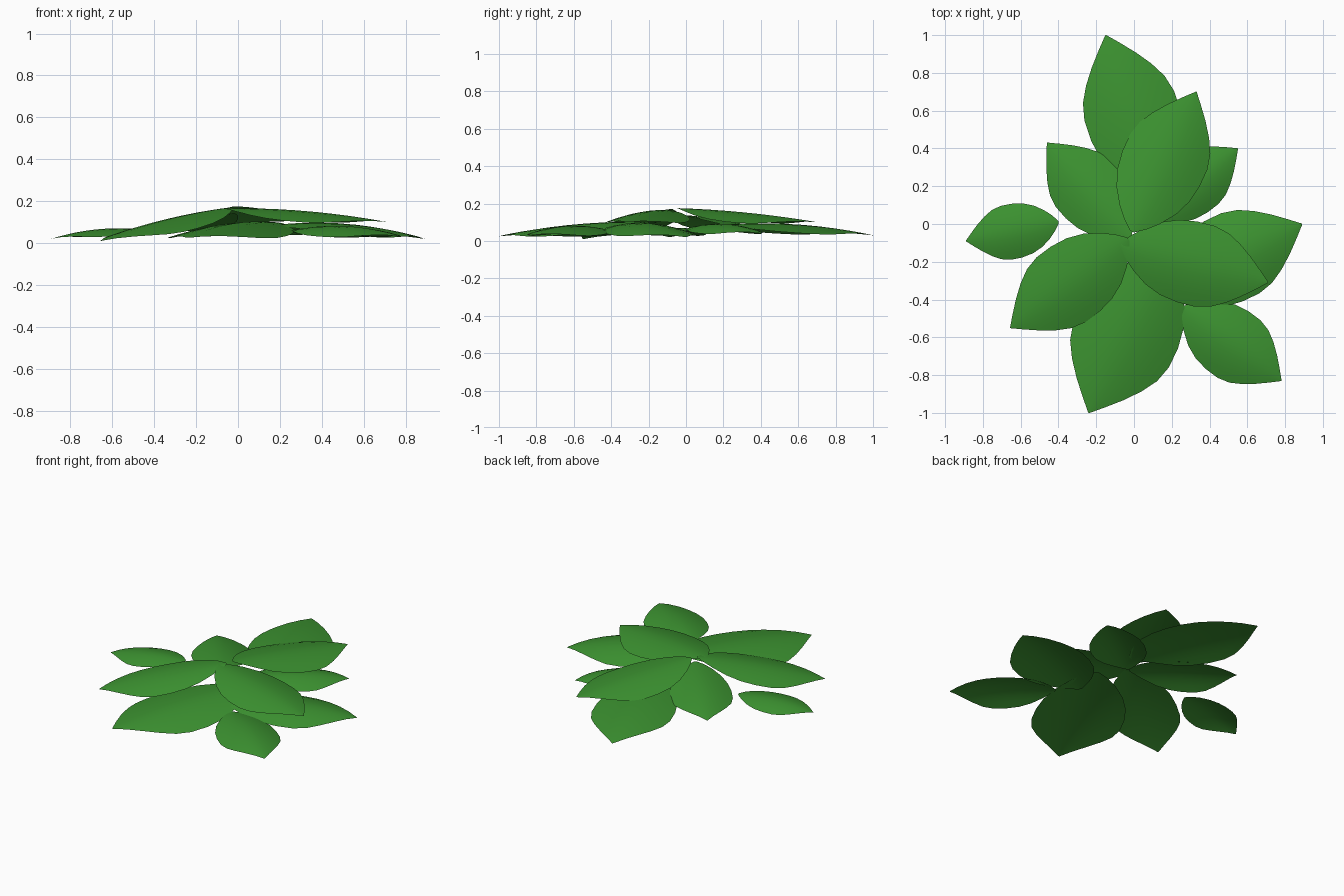
import bpy
from mathutils import Vector

cube = bpy.data.objects.get("Cube")
if cube:
    bpy.data.objects.remove(cube, do_unlink=True)

green = bpy.data.materials.new("leaf_green")
green.use_nodes = True
colour = (0.045, 0.29, 0.03, 1)
green.diffuse_color = colour
shader = green.node_tree.nodes["Principled BSDF"]
shader.inputs["Base Color"].default_value = colour
shader.inputs["Roughness"].default_value = 0.8

# Leaf outline: position along the midrib, relative half width
OUTLINE = [(0, .05), (.05, .28), (.12, .52), (.22, .77), (.33, .93), (.45, 1), (.57, 1),
           (.67, .91), (.76, .73), (.85, .49), (.93, .24), (1, .01)]
ACROSS = [i / 4 for i in range(-4, 5)]


def leaf(name, base, tip, half_width, arch, cup):
    """Arched blade whose sides droop away from the midrib."""
    base, tip = Vector(base), Vector(tip)
    axis = tip - base
    side = Vector((-axis.y, axis.x, 0)).normalized()
    verts = []
    for t, w in OUTLINE:
        rib = base + axis * t
        rib.z += arch * 4 * t * (1 - t)
        for u in ACROSS:
            p = rib + side * (u * w * half_width)
            p.z -= cup * abs(u * w) ** 1.7
            verts.append(p)
    n = len(ACROSS)
    faces = [(r * n + c, (r + 1) * n + c, (r + 1) * n + c + 1, r * n + c + 1)
             for r in range(len(OUTLINE) - 1) for c in range(n - 1)]
    mesh = bpy.data.meshes.new(name)
    mesh.from_pydata(verts, [], [f[::-1] for f in faces])
    mesh.materials.append(green)
    mesh.polygons.foreach_set("use_smooth", [True] * len(mesh.polygons))
    # Keep the upper side facing up
    if sum(p.normal.z for p in mesh.polygons) < 0:
        mesh.flip_normals()
    obj = bpy.data.objects.new(name, mesh)
    bpy.context.collection.objects.link(obj)


# Upper leaves
leaf("upper_back_leaf", (-.01, -.04, .175), (.33, .70, .10), .225, .013, .05)
leaf("upper_left_back_leaf", (-.02, -.07, .14), (-.46, .43, .05), .19, .02, .05)
leaf("upper_left_front_leaf", (-.03, -.08, .17), (-.655, -.55, .01), .215, .02, .045)
leaf("upper_right_leaf", (-.07, -.11, .165), (.71, -.31, .10), .22, .02, .05)

# Lower leaves
leaf("lower_back_leaf", (.14, .13, .08), (-.15, 1.0, .03), .25, .035, .05)
leaf("lower_front_leaf", (.16, -.16, .10), (-.24, -1.0, .025), .28, .027, .06)
leaf("lower_right_leaf", (.13, -.36, .08), (.89, 0, .02), .235, .042, .06)

# Small leaves
leaf("small_back_right_leaf", (.07, .03, .07), (.55, .40, .04), .17, .035, .05)
leaf("small_left_leaf", (-.40, .01, .055), (-.89, -.09, .02), .145, .03, .035)
leaf("small_front_right_leaf", (.26, -.44, .06), (.78, -.83, .03), .19, .035, .05)
